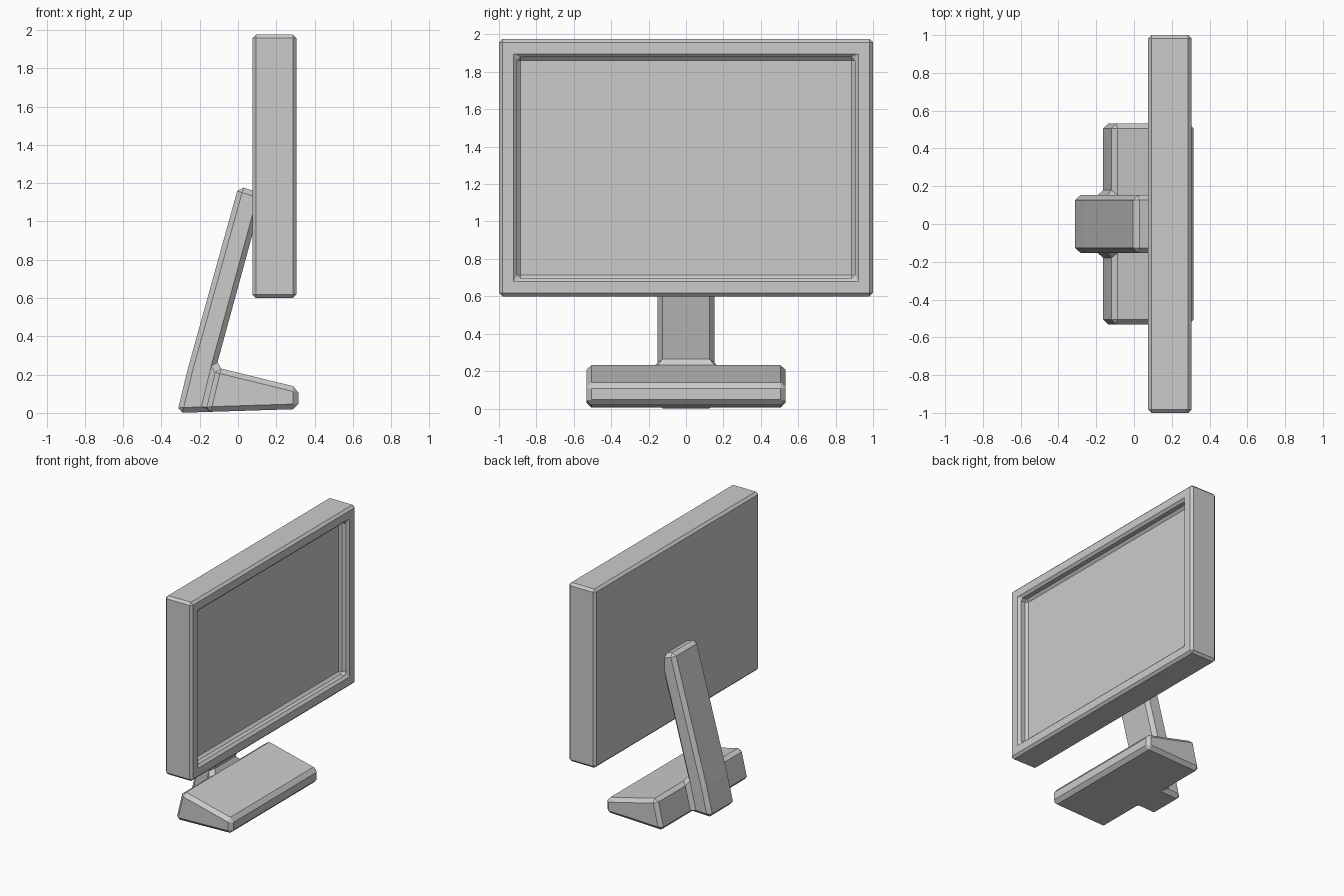
import bpy, bmesh, math
from mathutils import Vector

if "Cube" in bpy.data.objects:
    bpy.data.objects.remove(bpy.data.objects["Cube"])


def finish(bm, name, bevel):
    """Clean the cage, make the object and chamfer its sharp edges."""
    bmesh.ops.remove_doubles(bm, verts=bm.verts, dist=1e-4)
    bmesh.ops.recalc_face_normals(bm, faces=bm.faces)
    bmesh.ops.dissolve_limit(bm, angle_limit=math.radians(1),
                             verts=bm.verts, edges=bm.edges)
    me = bpy.data.meshes.new(name)
    bm.to_mesh(me)
    bm.free()
    ob = bpy.data.objects.new(name, me)
    bpy.context.collection.objects.link(ob)
    mod = ob.modifiers.new("chamfer", 'BEVEL')
    mod.width = bevel
    mod.segments = 1
    mod.limit_method = 'ANGLE'
    mod.angle_limit = math.radians(30)
    return ob


# Screen housing: a box whose +x side is inset and pushed in
bm = bmesh.new()
bmesh.ops.create_cube(bm, size=1)
x0, x1, z0, z1 = 0.075, 0.305, 0.6, 1.975
for v in bm.verts:
    v.co = ((x0 + x1) / 2 + v.co.x * (x1 - x0), v.co.y * 2,
            (z0 + z1) / 2 + v.co.z * (z1 - z0))
bm.normal_update()
screen = max(bm.faces, key=lambda f: f.normal.x)
bmesh.ops.inset_region(bm, faces=[screen], thickness=0.137)
floor = bmesh.ops.extrude_face_region(bm, geom=[screen])["geom"]
bmesh.ops.translate(bm, vec=(-0.07, 0, 0),
                    verts=[g for g in floor if isinstance(g, bmesh.types.BMVert)])
if screen.is_valid:
    bmesh.ops.delete(bm, geom=[screen], context='FACES_ONLY')
finish(bm, "screen_housing", 0.018)


# Stand: side profiles (x, z) of the arm and foot, sharing one edge
def bottom(x):
    return 0.02 * (x + 0.318) / 0.633


joint = [(-0.114, 0.238), (-0.17, bottom(-0.17))]
arm = [(-0.318, 0), (-0.265, 0.22), (0.003, 1.185), (0.133, 1.143)] + joint
foot = [joint[1], joint[0], (0.315, 0.133), (0.315, 0.02)]
HALF_ARM, HALF_FOOT = 0.153, 0.533

bm = bmesh.new()


def cap(profile, y):
    bm.faces.new([bm.verts.new((x, y, z)) for x, z in profile])


def wall(profile, ya, yb, skip=None):
    n = len(profile)
    for i in range(n):
        (ax, az), (bx, bz) = profile[i], profile[(i + 1) % n]
        if i != skip:
            bm.faces.new([bm.verts.new(c) for c in
                          ((ax, ya, az), (bx, ya, bz), (bx, yb, bz), (ax, yb, az))])


wall(arm, -HALF_ARM, HALF_ARM, skip=4)
wall(foot, -HALF_ARM, HALF_ARM, skip=0)
for s in (-1, 1):
    cap(arm, s * HALF_ARM)
    wall(foot, s * HALF_ARM, s * HALF_FOOT)
    cap(foot, s * HALF_FOOT)
finish(bm, "stand", 0.027)
